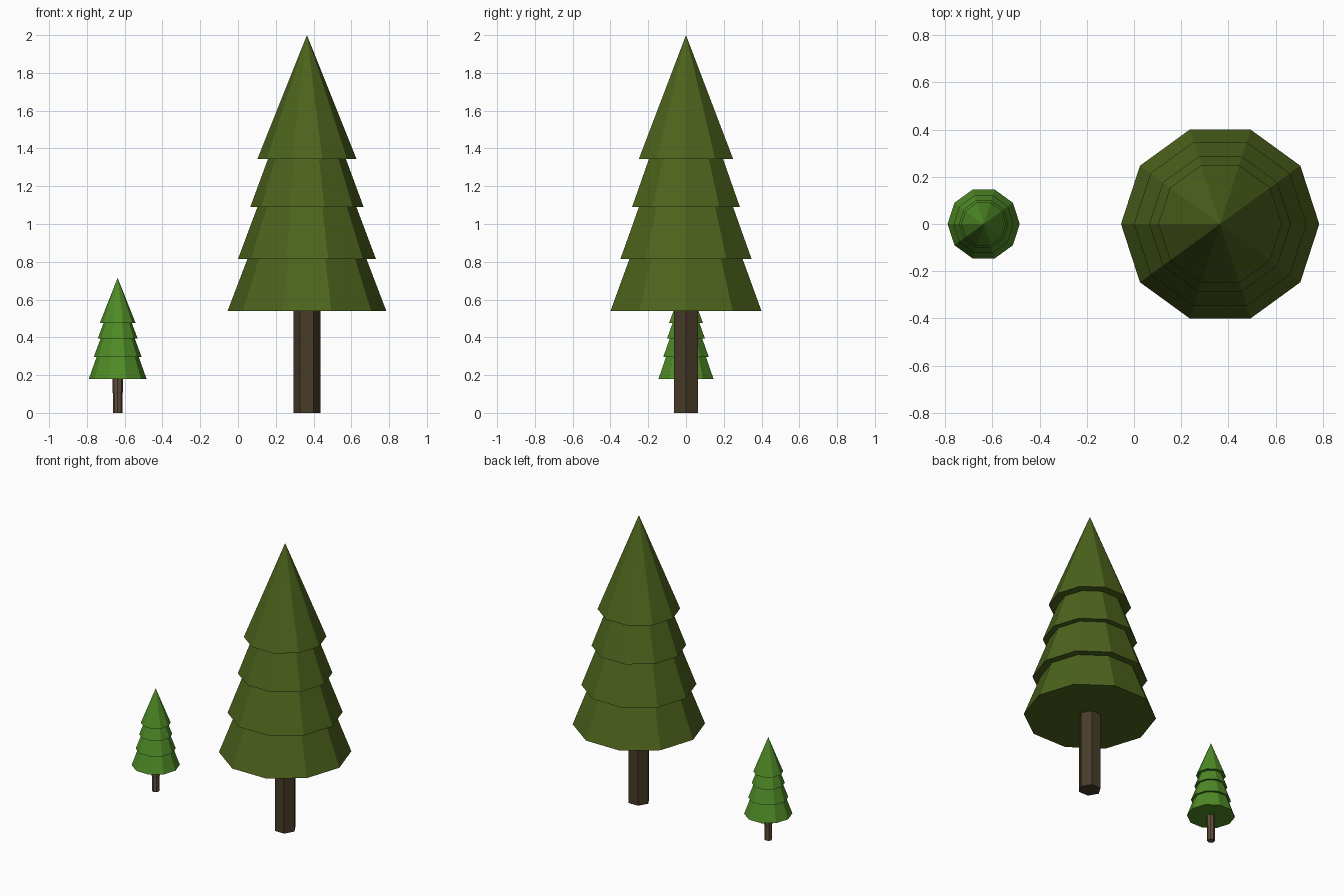
import bpy, bmesh
from math import cos, sin, tau

if "Cube" in bpy.data.objects:
    bpy.data.objects.remove(bpy.data.objects["Cube"])


def material(name, rgb):
    m = bpy.data.materials.new(name)
    m.diffuse_color = (*rgb, 1)
    m.use_nodes = True
    m.node_tree.nodes["Principled BSDF"].inputs["Base Color"].default_value = m.diffuse_color
    return m


def lathe(name, x, sides, profile, mat):
    """Flat-faced closed solid from (radius, z) points, bottom to top; radius 0 makes a tip."""
    bm = bmesh.new()
    rings = []
    for r, z in profile:
        if r == 0:
            rings.append([bm.verts.new((0, 0, z))] * sides)
        else:
            rings.append([bm.verts.new((r * cos(tau * i / sides), r * sin(tau * i / sides), z))
                          for i in range(sides)])
    for a, b in zip(rings, rings[1:]):
        for i in range(sides):
            j = (i + 1) % sides
            bm.faces.new(list(dict.fromkeys((a[i], a[j], b[j], b[i]))))
    bm.faces.new(rings[0][::-1])
    if profile[-1][0] > 0:
        bm.faces.new(rings[-1])
    bmesh.ops.recalc_face_normals(bm, faces=bm.faces)
    mesh = bpy.data.meshes.new(name)
    bm.to_mesh(mesh)
    bm.free()
    mesh.materials.append(mat)
    ob = bpy.data.objects.new(name, mesh)
    ob.location.x = x
    bpy.context.collection.objects.link(ob)
    return ob


dark_green = material("dark_green", (0.075, 0.125, 0.012))
light_green = material("light_green", (0.08, 0.26, 0.02))
dark_bark = material("dark_bark", (0.065, 0.045, 0.022))
light_bark = material("light_bark", (0.12, 0.08, 0.045))

# Large tree: four stepped tiers with flat undersides, six-sided trunk
lathe("large_tree_foliage", 0.365, 10,
      [(0.42, 0.54), (0.315, 0.815), (0.365, 0.815), (0.262, 1.09),
       (0.30, 1.09), (0.206, 1.345), (0.262, 1.345), (0, 2.0)], dark_green)
lathe("large_tree_trunk", 0.365, 6, [(0.072, 0), (0.072, 0.54)], dark_bark)

# Small tree: same build, with a slightly kinked trunk
lathe("small_tree_foliage", -0.637, 10,
      [(0.153, 0.18), (0.112, 0.295), (0.127, 0.295), (0.09, 0.395),
       (0.105, 0.395), (0.075, 0.475), (0.095, 0.475), (0, 0.715)], light_green)
lathe("small_tree_trunk", -0.637, 8, [(0.025, 0), (0.025, 0.1), (0.027, 0.11), (0.027, 0.18)], light_bark)
